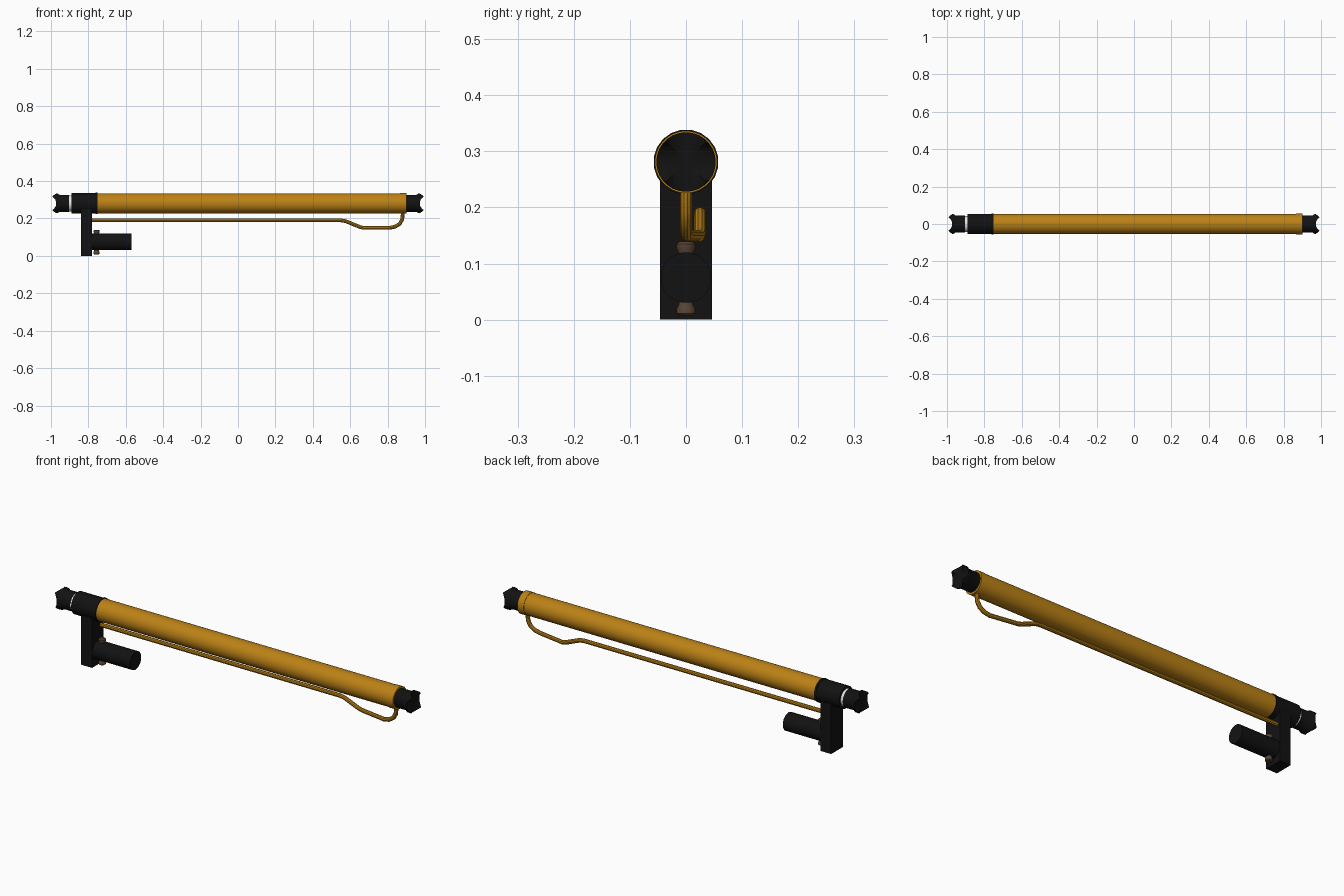
import bpy
import math
from mathutils import Vector

default = bpy.data.objects.get("Cube")
if default:
    bpy.data.objects.remove(default, do_unlink=True)

AXIS_Z = 0.281


def make_material(name, rgb, roughness=0.5):
    mat = bpy.data.materials.new(name)
    mat.use_nodes = True
    mat.diffuse_color = (*rgb, 1)
    bsdf = mat.node_tree.nodes["Principled BSDF"]
    bsdf.inputs["Base Color"].default_value = (*rgb, 1)
    bsdf.inputs["Roughness"].default_value = roughness
    return mat


orange = make_material("orange paint", (0.5, 0.22, 0.008))
black = make_material("black paint", (0.006, 0.006, 0.006))
brown = make_material("dark bronze", (0.1, 0.06, 0.035))
chrome = make_material("bright rod", (0.85, 0.85, 0.85))


def smooth(obj):
    bpy.ops.object.select_all(action="DESELECT")
    obj.select_set(True)
    bpy.context.view_layer.objects.active = obj
    bpy.ops.object.shade_smooth_by_angle(angle=math.radians(35))


def lathe(name, profile, origin, direction, mat, sides=32):
    """Turn (distance, radius) pairs around an axis into a capped solid."""
    turn = Vector((0, 0, 1)).rotation_difference(Vector(direction))
    verts, faces = [], []
    for dist, radius in profile:
        for i in range(sides):
            a = 2 * math.pi * (i + 0.5) / sides
            p = Vector((radius * math.cos(a), radius * math.sin(a), dist))
            verts.append(turn @ p + Vector(origin))
    for r in range(len(profile) - 1):
        for i in range(sides):
            j = (i + 1) % sides
            low, high = r * sides, (r + 1) * sides
            faces.append((low + i, low + j, high + j, high + i))
    faces.append(tuple(reversed(range(sides))))
    faces.append(tuple(range(len(verts) - sides, len(verts))))
    mesh = bpy.data.meshes.new(name)
    mesh.from_pydata(verts, [], faces)
    mesh.materials.append(mat)
    obj = bpy.data.objects.new(name, mesh)
    bpy.context.collection.objects.link(obj)
    smooth(obj)
    return obj


def along_x(name, start, end, radius, mat, z=AXIS_Z, sides=32):
    return lathe(name, [(0, radius), (end - start, radius)],
                 (start, 0, z), (1, 0, 0), mat, sides)


def joint_end(name, side):
    """Flared end with two crossed saddle cuts leaving four lobes."""
    profile = [(0.88, 0.046), (0.955, 0.046), (0.966, 0.053),
               (0.985, 0.053), (1.0, 0.048)]
    if side < 0:
        profile[0] = (0.904, 0.046)
    end = lathe(name, profile, (0, 0, AXIS_Z), (side, 0, 0), black)
    for direction in ((0, 1, 0), (0, 0, 1)):
        origin = Vector((side * 1.012, 0, AXIS_Z)) - 0.1 * Vector(direction)
        cutter = lathe("saddle_cutter", [(0, 0.04), (0.2, 0.04)],
                       origin, direction, black)
        cutter.hide_render = True
        cut = end.modifiers.new("saddle", "BOOLEAN")
        cut.operation = "DIFFERENCE"
        cut.solver = "EXACT"
        cut.object = cutter
        bpy.context.view_layer.objects.active = end
        bpy.ops.object.modifier_apply(modifier=cut.name)
        bpy.data.objects.remove(cutter, do_unlink=True)
    smooth(end)


# Main cylinder, end cap, sleeve, flange and piston rod
along_x("main_tube", -0.76, 0.87, 0.054, orange)
along_x("tube_end_cap", 0.865, 0.9, 0.0555, orange)
along_x("sleeve", -0.89, -0.755, 0.055, black)
along_x("sleeve_flange", -0.762, -0.752, 0.058, black, sides=20)
along_x("piston_rod", -0.92, -0.88, 0.043, chrome)

# Joint ends
joint_end("left_joint_end", 1)
joint_end("right_joint_end", -1)

# Gearbox bracket
bpy.ops.mesh.primitive_cube_add(size=1, location=(-0.81, 0, 0.125))
bracket = bpy.context.object
bracket.name = "gearbox_bracket"
bracket.scale = (0.06, 0.092, 0.25)
bpy.ops.object.transform_apply(location=False, rotation=False, scale=True)
bracket.data.materials.append(black)

# Motor with a pair of waisted ports above and below
along_x("motor", -0.79, -0.57, 0.045, black, z=0.075)
port = [(0.03, 0.012), (0.046, 0.013), (0.054, 0.017),
        (0.062, 0.017), (0.066, 0.012)]
for name, sign in (("upper_port", 1), ("lower_port", -1)):
    lathe(name, port, (-0.756, 0, 0.073), (0, 0, sign), brown, 20)

# Fluid pipe running beneath the tube
path = [(-0.79, 0.025, 0.19), (0.55, 0.025, 0.19), (0.575, 0.025, 0.186),
        (0.65, 0.025, 0.155), (0.67, 0.024, 0.15), (0.81, 0.001, 0.15),
        (0.84, 0, 0.156), (0.865, 0, 0.172), (0.878, 0, 0.195),
        (0.882, 0, 0.235)]
curve = bpy.data.curves.new("fluid_pipe", "CURVE")
curve.dimensions = "3D"
curve.bevel_depth = 0.0105
curve.bevel_resolution = 3
curve.use_fill_caps = True
spline = curve.splines.new("POLY")
spline.points.add(len(path) - 1)
for point, co in zip(spline.points, path):
    point.co = (*co, 1)
curve.materials.append(orange)
pipe = bpy.data.objects.new("fluid_pipe", curve)
bpy.context.collection.objects.link(pipe)
bpy.ops.object.select_all(action="DESELECT")
pipe.select_set(True)
bpy.context.view_layer.objects.active = pipe
bpy.ops.object.convert(target="MESH")
smooth(bpy.context.object)
